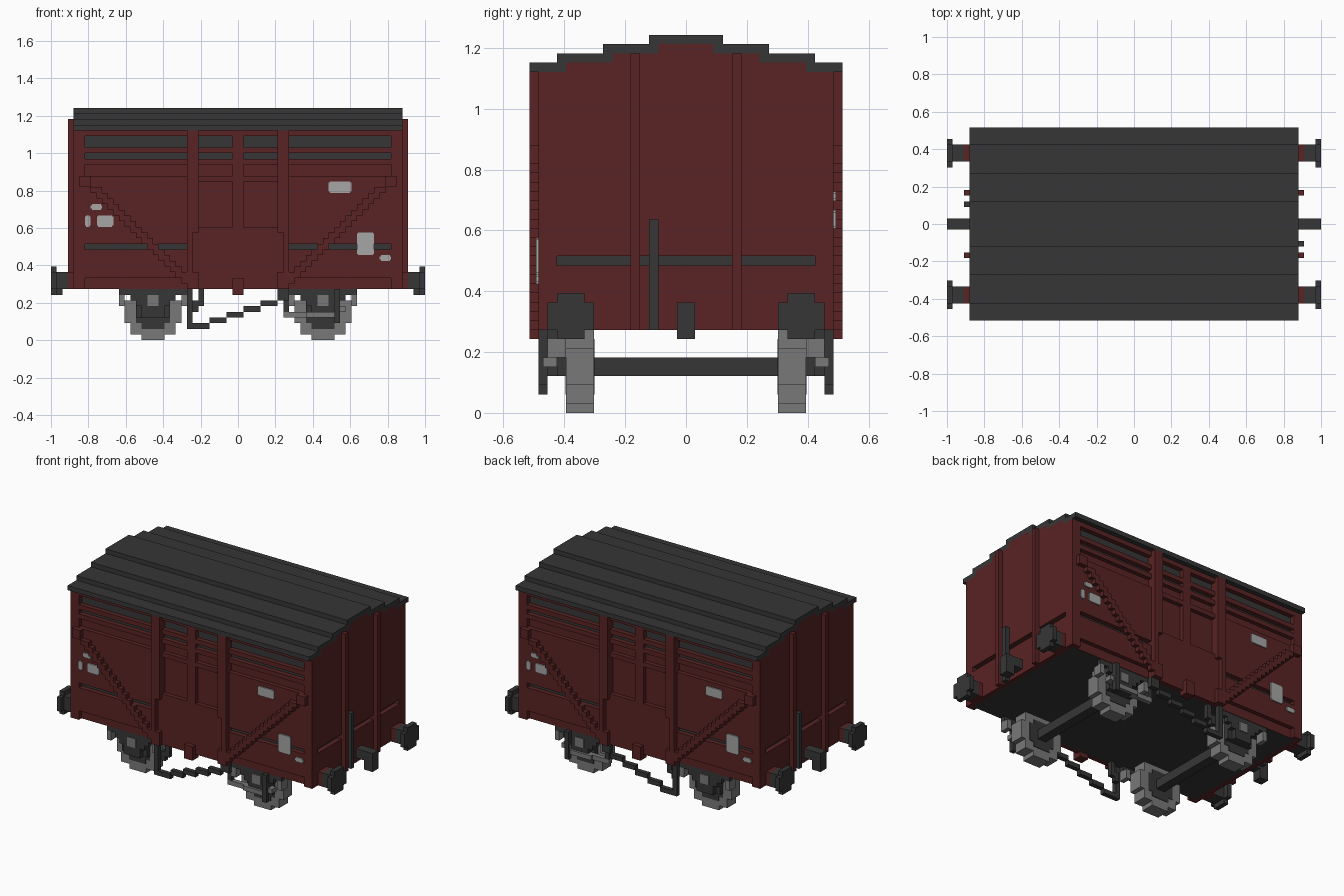
import bpy
import bmesh
from mathutils import Vector

cube = bpy.data.objects.get("Cube")
if cube:
    bpy.data.objects.remove(cube)

U = 2 / 66  # one block


def material(name, rgb):
    m = bpy.data.materials.new(name)
    m.use_nodes = True
    col = (*rgb, 1)
    m.diffuse_color = col
    m.node_tree.nodes["Principled BSDF"].inputs["Base Color"].default_value = col
    return m


RED = material("oxide red", (0.10, 0.017, 0.017))
DARK = material("charcoal", (0.037, 0.037, 0.037))
GREY = material("steel grey", (0.19, 0.19, 0.19))
PALE = material("pale grey", (0.38, 0.38, 0.38))


def part(name, mat, boxes, signs=((1, 1),)):
    """Join boxes (x0, x1, y0, y1, z0, z1) in blocks, copied for each (x, y) sign."""
    bm = bmesh.new()
    for sx, sy in signs:
        for x0, x1, y0, y1, z0, z1 in boxes:
            verts = bmesh.ops.create_cube(bm, size=1)["verts"]
            for v in verts:
                c = v.co
                v.co = Vector((sx * ((x0 + x1) / 2 + c.x * (x1 - x0)),
                               sy * ((y0 + y1) / 2 + c.y * (y1 - y0)),
                               (z0 + z1) / 2 + c.z * (z1 - z0))) * U
    bmesh.ops.recalc_face_normals(bm, faces=bm.faces)
    me = bpy.data.meshes.new(name)
    bm.to_mesh(me)
    bm.free()
    me.materials.append(mat)
    ob = bpy.data.objects.new(name, me)
    bpy.context.collection.objects.link(ob)
    return ob


TURN = ((1, 1), (-1, -1))
FLIP_Y = ((1, 1), (1, -1))
FLIP_X = ((1, 1), (-1, 1))
ALL = ((1, 1), (-1, 1), (1, -1), (-1, -1))

# Stepped roof, with the inner core following underneath
part("roof", DARK, [(-29, 29, 13, 17, 37, 38), (-29, 29, 8, 14, 38, 39),
                    (-29, 29, 3, 9, 39, 40), (-29, 29, 0, 4, 40, 41)], FLIP_Y)
gable = [(13, 37), (8, 38), (3, 39)]
part("inner_core", DARK, [(-28, 28, -15, 15, 9, 37)]
     + [(-28, 28, -w, w, z, z + 1) for w, z in gable])

# Side walls, each row cut by openings in the bays
outer = [(-27, -9), (9, 27)]
inner = [(-7, -1), (1, 7)]
bays = [outer[0], *inner, outer[1]]
rows = [(9, 11, outer), (11, 16, []), (16, 17, outer), (17, 20, []),
        (20, 28, inner), (28, 29, []), (29, 31, bays), (31, 32, []),
        (32, 33, bays), (33, 34, []), (34, 36, bays), (36, 37, [])]
walls, backs = [], []
for z0, z1, holes in rows:
    x = -29
    for a, b in holes + [(29, 29)]:
        walls.append((x, a, 15, 16, z0, z1))
        x = b
    if z1 - z0 > 1 and z0 < 32:
        backs += [(a, b, 14.9, 15.1, z0, z1) for a, b in holes]
part("side_walls", RED, walls, FLIP_Y)
part("recessed_panels", RED, backs, FLIP_Y)

# Door posts, sill bracket and stepped diagonal braces
part("door_posts", RED, [(7, 9, 16, 17, 19, 37), (8, 9, 16, 17, 12, 19),
                         (7, 9, 16, 17, 9, 12)], ALL)
part("door_brackets", RED, [(-1, 1, 15, 17, 8, 11)], FLIP_Y)
braces = [(26, 28, 16, 17, 27, 29)]
braces += [(24 - i, 26 - i, 16, 17, 26 - i, 27 - i) for i in range(17)]
part("diagonal_braces", RED, braces, ALL)

# End walls with a slot, gable steps and ribs
ends = [(28, 29, -15, 15, 9, 16), (28, 29, -15, -14, 16, 17),
        (28, 29, 14, 15, 16, 17), (28, 29, -15, 15, 17, 37)]
ends += [(28, 29, -w, w, z, z + 1) for w, z in gable]
part("end_walls", RED, ends, FLIP_X)
part("end_ribs", RED, [(28, 30, 5, 6, 9, 39)], ALL)

# Buffers, couplings and end levers
part("buffer_mounts", RED, [(29, 30, 11, 14, 9, 12)], ALL)
part("buffers", DARK, [(30, 32, 11, 14, 9, 12), (32, 33, 10, 15, 9, 12),
                       (32, 33, 11, 14, 8, 13)], ALL)
part("couplings", DARK, [(29, 33, -1, 1, 10, 12), (31, 33, -1, 1, 8, 10)], FLIP_X)
part("end_levers", DARK, [(29, 30, -4, -3, 9, 21)], TURN)

# Number plates on the sides
T = 16.25
plates = [(-24.9, -22, 20, 22), (-27, -26, 20, 22), (-26, -24, 23, 24),
          (16, 20, 26, 28), (21, 24, 15, 19), (25, 27, 14, 15)]
boxes = []
for x0, x1, z0, z1 in plates:
    boxes += [(x0, x1, -T, -16, z0 + 0.2, z1 - 0.2),
              (x0 + 0.2, x1 - 0.2, -T, -16, z0, z1)]
part("number_plates", PALE, boxes, TURN)

# Wheelsets with springs and axle guards
tyre = [(2, 0, 1), (4, 1, 3), (5, 3, 7), (4, 7, 9)]
disc = [(2, 2, 8), (3, 3, 7)]
spring = [(6, 8, 9), (4, 7, 8), (3, 6, 7)]
for label, c in (("left", 15), ("right", -15)):
    part(label + "_wheels", GREY,
         [(c - w, c + w, 10, 13, a, b) for w, a, b in tyre], FLIP_Y)
    part(label + "_wheel_discs", DARK,
         [(c - w, c + w, 9.9, 13.1, a, b) for w, a, b in disc], FLIP_Y)
    part(label + "_axle", DARK, [(c - 1, c + 1, -10, 10, 4, 6)])
    guard = [(c - w, c + w, 14, 15, a, b) for w, a, b in spring]
    guard += [(c - 3, c - 2, 13, 14, 4, 9), (c + 2, c + 3, 13, 14, 4, 9),
              (c - 2, c + 2, 13, 15, 4, 6)]
    part(label + "_springs", DARK, guard, FLIP_Y)
    part(label + "_axle_boxes", GREY,
         [(c - 1, c + 1, 13, 15.2, 6, 8), (c - 6, c - 5, 13, 15, 6, 8),
          (c + 5, c + 6, 13, 15, 6, 8)], FLIP_Y)

# Stepped brake lever, hangers and linkage
lever = [(-9, -8, 15, 16, 2, 9), (-8, -5, 15, 16, 2, 3), (7, 9, 15, 16, 7, 9),
         (8, 9, 14, 15, 5, 9)]
lever += [(3 * i - 5, 3 * i - 2, 15, 16, i + 3, i + 4) for i in range(4)]
part("brake_levers", DARK, lever, FLIP_Y)
part("brake_hangers", DARK, [(-8, -7, 14, 15, 5, 7), (-7, -6, 14, 15, 6, 9),
                             (17, 18, 15, 16, 3, 9)], FLIP_Y)
part("brake_linkage", GREY, [(8, 13, 14, 15, 4, 5), (12, 17, 15, 15.5, 4, 5),
                             (17, 19, 14, 15.5, 5, 6)], FLIP_Y)
